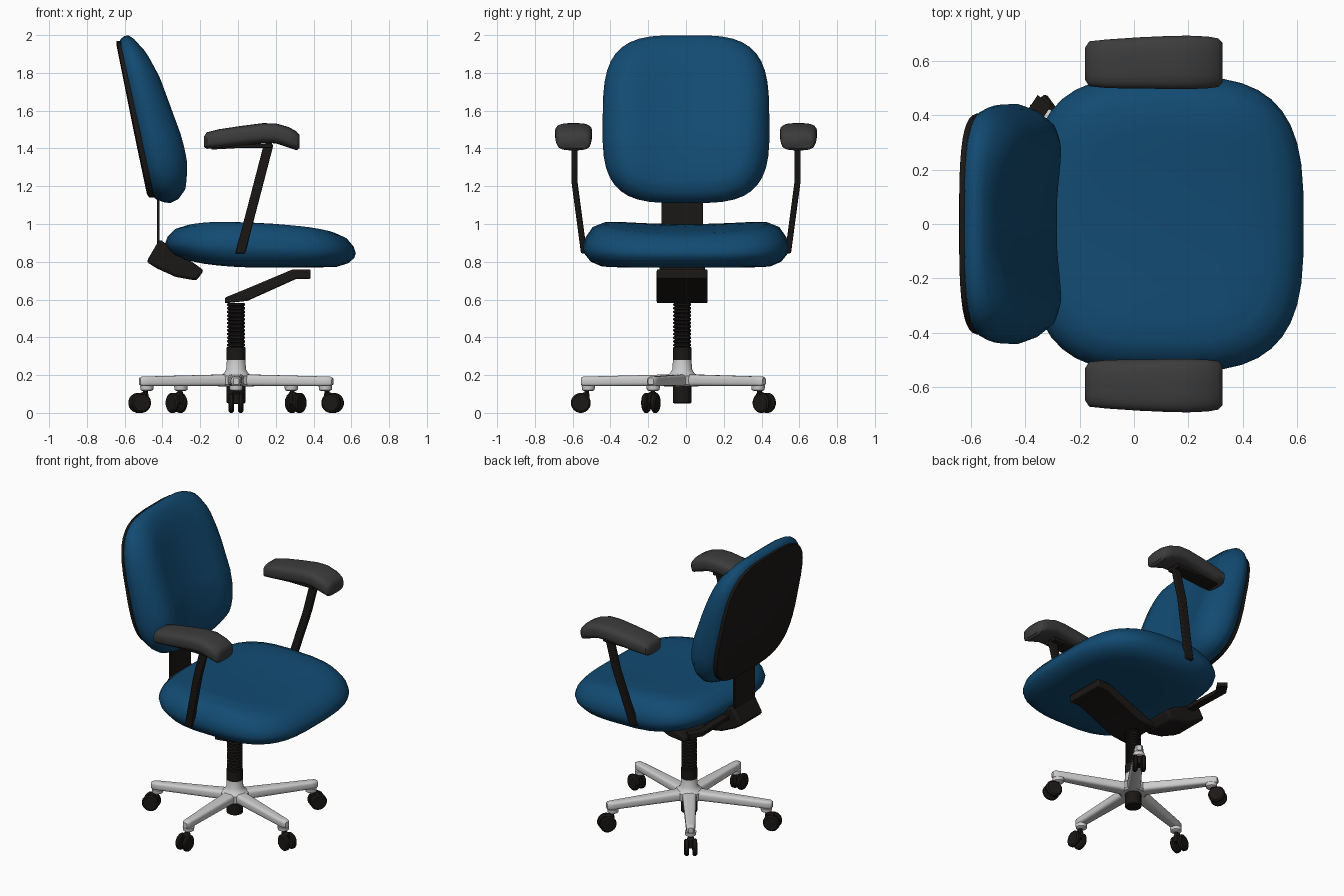
import bpy, bmesh, math
from mathutils import Matrix, Vector

if "Cube" in bpy.data.objects:
    bpy.data.objects.remove(bpy.data.objects["Cube"])


def material(name, rgb):
    m = bpy.data.materials.new(name)
    m.diffuse_color = (*rgb, 1)
    m.use_nodes = True
    m.node_tree.nodes["Principled BSDF"].inputs["Base Color"].default_value = m.diffuse_color
    return m


BLUE = material("blue_fabric", (0.006, 0.07, 0.17))
BLACK = material("black_plastic", (0.011, 0.009, 0.008))
DARK = material("dark_grey_pad", (0.045, 0.045, 0.045))


def loft(name, rings, mat=None, angle=40, bevel=0, segs=2):
    """Skin a list of closed rings and cap both ends."""
    bm = bmesh.new()
    rows = [[bm.verts.new(p) for p in r] for r in rings]
    n = len(rows[0])
    for a, b in zip(rows, rows[1:]):
        for i in range(n):
            j = (i + 1) % n
            bm.faces.new((a[i], a[j], b[j], b[i]))
    bm.faces.new(rows[0][::-1])
    bm.faces.new(rows[-1])
    bmesh.ops.recalc_face_normals(bm, faces=bm.faces)
    me = bpy.data.meshes.new(name)
    bm.to_mesh(me)
    bm.free()
    ob = bpy.data.objects.new(name, me)
    bpy.context.collection.objects.link(ob)
    if mat:
        me.materials.append(mat)
    if bevel:
        mod = ob.modifiers.new("bevel", "BEVEL")
        mod.width, mod.segments = bevel, segs
    bpy.context.view_layer.objects.active = ob
    bpy.ops.object.select_all(action='DESELECT')
    ob.select_set(True)
    bpy.ops.object.shade_smooth_by_angle(angle=math.radians(angle))
    return ob


def oval(a, b, n=2.0, count=40):
    """Superellipse outline."""
    pts = []
    for i in range(count):
        t = 2 * math.pi * (i + 0.5) / count
        c, s = math.cos(t), math.sin(t)
        pts.append((a * math.copysign(abs(c) ** (2 / n), c),
                    b * math.copysign(abs(s) ** (2 / n), s)))
    return pts


def cushion(name, a, b, n, profile, place, mat):
    """Rounded slab: profile is (edge inset, depth fraction)."""
    return loft(name, [[place(u, v, t) for u, v in oval(a - i, b - i, n)]
                       for i, t in profile], mat, 50)


def prism(name, pts, y0, y1, mat, bevel=0.008):
    return loft(name, [[(x, y, z) for x, z in pts] for y in (y0, y1)], mat, 35, bevel)


def lathe(name, profile, cx, cy, mat=None, count=24):
    return loft(name, [[(cx + u, cy + v, z) for u, v in oval(r, r, 2, count)]
                       for r, z in profile], mat, 35)


def spars(name, sections, mat=None, n=6, count=16, angle=40):
    """Loft along x: sections are (x, y, z, half width, half height)."""
    return loft(name, [[(x, y + u, z + v) for u, v in oval(hy, hz, n, count)]
                       for x, y, z, hy, hz in sections], mat, angle)


def strut(name, path, hx, hy, mat):
    """Rectangular bar running mostly along z."""
    q = ((-1, -1), (1, -1), (1, 1), (-1, 1))
    return loft(name, [[(x + i * hx, y + j * hy, z) for i, j in q]
                       for x, y, z in path], mat, 30, 0.005)


# Seat cushion, drooping at the front and slightly dished
def seat_point(u, v, t):
    x = 0.12 + u
    top = 1.015 - 0.12 * max(0, x + 0.1) ** 2 - 0.04 * max(0, -x - 0.15)
    top -= 0.015 * max(0, 1 - (v / 0.4) ** 2)
    low = 0.77 + 0.25 * max(0, 0.1 - x) ** 2
    return (x, v, low + (top - low) * t)


cushion("seat", 0.505, 0.545, 3.2,
        [(.3, 0), (.2, 0), (.1, .02), (.04, .13), (.008, .3), (0, .45), (.012, .65),
         (.05, .88), (.11, .98), (.2, 1), (.3, 1), (.42, 1)], seat_point, BLUE)


# Backrest cushion, leaning back, hollowed in the middle, thinner at the top
def back_point(u, v, t):
    z = 1.555 + v
    depth = 0.24 - 0.16 * max(0, z - 1.45)
    hollow = 0.04 * max(0, 1 - (u / 0.3) ** 2) * max(0, t - 0.5) * 2
    y = u * (1 - 0.05 * max(0, v))
    return (-0.46 - 0.21 * (z - 1.12) + depth * t - hollow, y, z)


cushion("backrest", 0.443, 0.445, 3.5,
        [(.06, 0), (.02, .12), (.004, .28), (0, .42), (.02, .65), (.06, .87), (.12, .98),
         (.2, 1), (.28, 1), (.36, 1), (.42, 1)], back_point, BLUE)
cushion("backrest_shell", 0.41, 0.415, 3.5,
        [(.02, -.06), (0, -.03), (0, .1)], back_point, BLACK)

# Backrest upright, tilt bracket and lever
prism("back_upright", [(-.43, .87), (-.415, .87), (-.415, 1.16), (-.43, 1.16)],
      -.13, .09, BLACK, 0.003)
prism("tilt_bracket", [(-.485, .80), (-.415, .92), (-.36, .88), (-.18, .755),
                       (-.22, .70), (-.33, .72), (-.43, .765)], -.14, .10, BLACK, 0.015)
loft("tilt_lever", [[(x + i * .025, y - i * .02, .835 + j * .012)
                     for i, j in ((-1, -1), (1, -1), (1, 1), (-1, 1))]
                    for x, y in ((-.37, .08), (-.38, .38), (-.33, .455))], BLACK, 30)

# Seat mechanism under the cushion
prism("seat_mechanism", [(-.07, .58), (-.07, .61), (.04, .655), (.29, .76), (.385, .76),
                         (.385, .71), (.31, .71), (.05, .593)], -.155, .115, BLACK)

# Armrests, mirrored across y
for side, s in (("left", 1), ("right", -1)):
    pad = [(-.18, .59, 1.435, .06, .028), (-.165, .59, 1.442, .083, .044),
           (-.1, .59, 1.452, .09, .05), (.02, .593, 1.468, .095, .052),
           (.13, .595, 1.481, .098, .053), (.2, .595, 1.48, .099, .053),
           (.27, .595, 1.458, .096, .055), (.31, .594, 1.44, .09, .05),
           (.325, .594, 1.437, .075, .036)]
    spars(side + "_arm_pad", [(x, s * y, z, a, b) for x, y, z, a, b in pad],
          DARK, 3.2, 24, 50)
    spars(side + "_arm_plate", [(-.14, s * .59, 1.402, .045, .008),
                                (.0, s * .59, 1.412, .045, .01),
                                (.18, s * .59, 1.415, .045, .014)], BLACK, 8, 12, 30)
    strut(side + "_arm_post", [(.162, s * .59, 1.42), (.11, s * .59, 1.22),
                               (.012, s * .54, .845)], .026, .016, BLACK)

# Gas column with bellows
CX, CY = -.01, -.02
ridges = []
for i in range(12):
    z = .35 + i * .0195
    ridges += [(.041, z), (.048, z + .005), (.048, z + .013), (.041, z + .018)]
lathe("column_bellows", ridges, CX, CY, BLACK)
lathe("column_collar", [(.05, .28), (.05, .345), (.045, .35)], CX, CY, BLACK)
lathe("column_foot", [(.043, .05), (.05, .055), (.05, .15)], CX, CY, BLACK)

# Star base: hub, five legs and twin-wheel casters
lathe("base_hub", [(.075, .14), (.085, .15), (.085, .195), (.065, .21), (.053, .23),
                   (.049, .285), (.044, .29)], CX, CY)
for k in range(5):
    spin = Matrix.Translation((CX, CY, 0)) @ Matrix.Rotation(math.radians(-90 + 72 * k), 4, 'Z')
    n = str(k + 1)
    parts = [
        spars("base_leg_" + n, [(.03, 0, .172, .045, .034), (.1, 0, .172, .042, .031),
                                (.49, 0, .167, .029, .026), (.523, 0, .167, .025, .025),
                                (.537, 0, .167, .015, .018)], None, 3.5, 20),
        lathe("caster_collar_" + n, [(.022, .115), (.034, .122), (.036, .145)], .497, 0, None, 16),
        lathe("caster_stem_" + n, [(.013, .06), (.013, .12)], .505, 0, BLACK, 12),
        spars("caster_body_" + n, [(.492, 0, .075, .012, .028), (.505, 0, .08, .022, .033),
                                   (.545, 0, .075, .02, .026)], BLACK, 5, 12)]
    for j, w in enumerate((-.025, .025)):
        rim = [(.044, -.015), (.053, -.007), (.053, .007), (.044, .015)]
        parts.append(loft(f"caster_wheel_{n}_{j + 1}",
                          [[(.537 + u, w + d, .053 + v) for u, v in oval(r, r, 2, 20)]
                           for r, d in rim], BLACK, 35))
    for ob in parts:
        ob.matrix_world = spin
